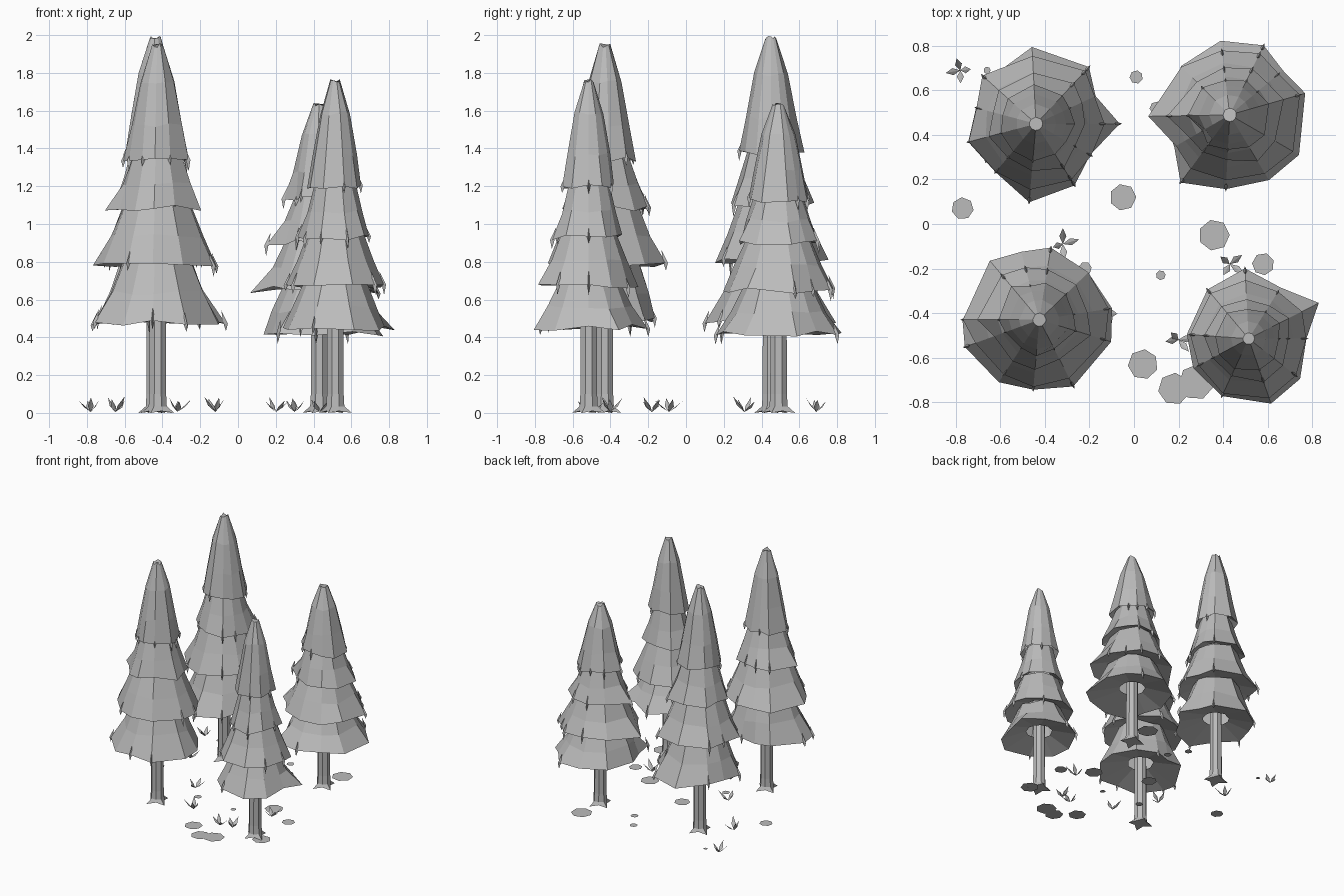
import bpy, bmesh, math, random
from mathutils import Vector

random.seed(4)
cube = bpy.data.objects.get("Cube")
if cube:
    bpy.data.objects.remove(cube, do_unlink=True)

# One flat grey for everything
grey = bpy.data.materials.new("plain_grey")
grey.use_nodes = True
colour = (0.5, 0.5, 0.5, 1)
grey.diffuse_color = colour
grey.node_tree.nodes["Principled BSDF"].inputs["Base Color"].default_value = colour


def finish(bm, name):
    mesh = bpy.data.meshes.new(name)
    bm.to_mesh(mesh)
    bm.free()
    mesh.materials.append(grey)
    obj = bpy.data.objects.new(name, mesh)
    bpy.context.collection.objects.link(obj)


def polar(centre, angle, r, z):
    return Vector((centre[0] + r * math.cos(angle), centre[1] + r * math.sin(angle), z))


def loft(bm, rings, cap_first=False):
    """Skin rings of points, listed from low to high, and close the top."""
    loops = [[bm.verts.new(p) for p in ring] for ring in rings]
    n = len(loops[0])
    for low, high in zip(loops, loops[1:]):
        for i in range(n):
            j = (i + 1) % n
            bm.faces.new((low[i], low[j], high[j], high[i]))
    if cap_first:
        bm.faces.new(loops[0][::-1])
    bm.faces.new(loops[-1])


def shard(bm, rim, centre, length):
    """Narrow folded needle tip hanging from a rim corner."""
    out = Vector((rim.x - centre[0], rim.y - centre[1], 0)).normalized()
    side = Vector((-out.y, out.x, 0)) * 0.01
    top = bm.verts.new(rim - out * 0.025 + Vector((0, 0, 0.07)))
    left = bm.verts.new(rim - side - out * 0.012)
    mid = bm.verts.new(rim + out * 0.01)
    right = bm.verts.new(rim + side - out * 0.012)
    tip = bm.verts.new(rim - Vector((0, 0, length)))
    for a, b in ((left, mid), (mid, right)):
        bm.faces.new((top, a, b))
        bm.faces.new((a, tip, b))


def tree(name, centre, height, skirts, outline):
    # Foliage: stacked skirts, each with a ragged rim and an underside open round the trunk
    bm = bmesh.new()
    ang = [math.radians(a) for a, low, high in outline]
    n = len(outline)
    for k, (z, scale) in enumerate(zip(skirts, (1.0, 1.0, 0.74, 0.54))):
        spread = (0.02, 0.02, 0.08, 0.08)[k]
        rim_r = [(low if k == 0 else high) * scale * random.uniform(1 - spread, 1 + spread)
                 for a, low, high in outline]
        mean = sum(rim_r) / n
        rim = [polar(centre, a, r, z + 0.2 * (mean - r) + random.uniform(-0.015, 0.015))
               for a, r in zip(ang, rim_r)]
        hole = [polar(centre, a, 0.1, z + 0.06) for a in ang]
        rings = [hole, rim]
        if k < 3:
            rise = skirts[k + 1] - z
            steps = ((0.77, 0.5), (0.56, 1.08))
        else:
            rise = height - z
            steps = ((0.8, 0.3), (0.54, 0.68), (0.18, 1.0))
        for shrink, lift in steps:
            blend = 0.4 * (1 - lift)
            rings.append([polar(centre, a, shrink * (mean + (r - mean) * blend),
                                z + rise * lift + random.uniform(-0.012, 0.012))
                          for a, r in zip(ang, rim_r)])
        loft(bm, rings)
        for p in rim:
            if random.random() < 0.45:
                shard(bm, p, centre, random.uniform(0.03, 0.06))
    finish(bm, name + "_foliage")

    # Trunk: eight sides with a star of roots
    bm = bmesh.new()
    sides = [math.tau * (i + 0.5) / 8 for i in range(8)]
    foot = [polar(centre, a, 0.095 if i % 2 else 0.05, 0.0 if i % 2 else 0.01)
            for i, a in enumerate(sides)]
    rings = [foot]
    for r, z in ((0.052, 0.035), (0.048, 0.1), (0.046, skirts[1])):
        rings.append([polar(centre, a, r, z) for a in sides])
    loft(bm, rings, cap_first=True)
    finish(bm, name + "_trunk")


# Trees: rim outlines are (angle, lowest skirt reach, upper skirt reach)
tree("back_right_tree", (-0.44, 0.45), 1.985, (0.49, 0.8, 1.1, 1.38),
     [(0, .38, .31), (25, .3, .29), (47, .35, .32), (93, .35, .31), (138, .3, .33),
      (165, .28, .28), (195, .31, .31), (230, .28, .28), (265, .35, .3),
      (302, .33, .3), (330, .28, .29)])
tree("back_left_tree", (0.43, 0.49), 1.63, (0.42, 0.65, 0.9, 1.13),
     [(16, .35, .33), (40, .31, .29), (64, .35, .31), (97, .33, .29), (135, .31, .3),
      (181, .29, .36), (210, .29, .28), (234, .37, .3), (267, .33, .29),
      (301, .34, .31), (330, .36, .33)])
tree("front_right_tree", (-0.425, -0.43), 1.945, (0.48, 0.79, 1.08, 1.34),
     [(9, .33, .31), (44, .31, .31), (81, .27, .33), (105, .26, .31), (130, .31, .35),
      (180, .35, .35), (200, .36, .31), (237, .33, .29), (265, .32, .3),
      (297, .33, .29), (343, .34, .31)])
tree("front_left_tree", (0.515, -0.515), 1.76, (0.45, 0.67, 0.93, 1.2),
     [(0, .26, .26), (27, .35, .27), (58, .27, .25), (93, .31, .26), (130, .29, .27),
      (176, .28, .26), (208, .28, .26), (245, .29, .27), (289, .31, .28),
      (322, .29, .27)])

# Flat ground stones, paper thin
stones = [(-.77, .07, .05), (-.05, .12, .06), (.36, -.05, .07), (.01, .66, .03),
          (.1, .52, .03), (-.66, .69, .016), (.12, -.23, .022), (.58, -.18, .05),
          (.04, -.63, .068), (.18, -.74, .072), (.28, -.71, .08), (-.22, -.2, .03),
          (.45, .7, .08), (.59, -.54, .07)]
bm = bmesh.new()
for x, y, r in stones:
    start = random.uniform(0, 1)
    bm.faces.new([bm.verts.new(polar((x, y), start + math.tau * i / 7, r, 0.002))
                  for i in range(7)])
finish(bm, "ground_stones")

# Grass tufts: folded leaf blades leaning outwards
tufts = [(-.78, .69, .2), (.2, -.52, .5), (.43, -.18, 1.0), (-.32, -.09, .1),
         (-.65, .31, .7), (-.12, -.4, .3), (.3, -.5, 1.4)]
bm = bmesh.new()
for x, y, start in tufts:
    for i in range(4):
        a = start + math.tau * i / 4 + random.uniform(-0.4, 0.4)
        reach, tall = random.uniform(0.04, 0.08), random.uniform(0.06, 0.09)
        side = Vector((-math.sin(a), math.cos(a), 0)) * 0.016
        root = bm.verts.new((x, y, 0.005))
        belly = polar((x, y), a, reach * 0.5, tall * 0.45)
        left = bm.verts.new(belly - side)
        right = bm.verts.new(belly + side)
        tip = bm.verts.new(polar((x, y), a, reach, tall))
        bm.faces.new((root, left, tip))
        bm.faces.new((root, tip, right))
finish(bm, "grass_tufts")
